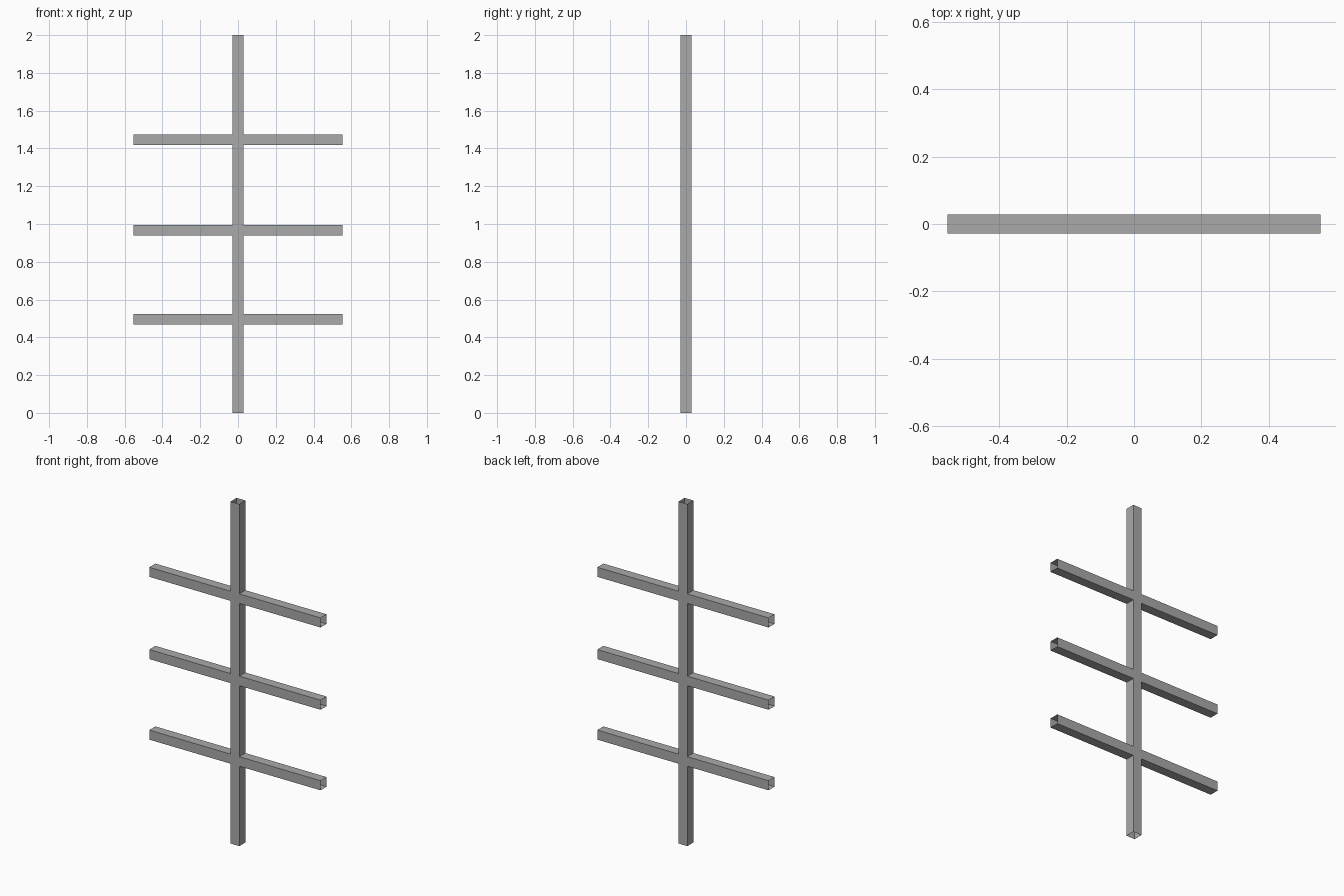
import bpy
import bmesh
from mathutils import Matrix, Vector

cube = bpy.data.objects.get("Cube")
if cube:
    bpy.data.objects.remove(cube, do_unlink=True)

# Single grey finish
grey = bpy.data.materials.new("plain_grey")
grey.use_nodes = True
colour = (0.4, 0.4, 0.4, 1)
grey.diffuse_color = colour
grey.node_tree.nodes["Principled BSDF"].inputs["Base Color"].default_value = colour

SIDE = 0.056


def square_tube(name, size, centre, axis):
    """Thin-walled square tube, open at both ends along the given axis."""
    bm = bmesh.new()
    bmesh.ops.create_cube(bm, size=1)
    bm.normal_update()
    ends = [f for f in bm.faces if abs(f.normal[axis]) > 0.9]
    bmesh.ops.delete(bm, geom=ends, context='FACES_ONLY')
    bm.transform(Matrix.Diagonal(Vector(size)).to_4x4())
    mesh = bpy.data.meshes.new(name)
    bm.to_mesh(mesh)
    bm.free()
    mesh.materials.append(grey)
    obj = bpy.data.objects.new(name, mesh)
    obj.location = centre
    bpy.context.collection.objects.link(obj)


# Upright post
square_tube("post", (SIDE, SIDE, 2), (0, 0, 1), 2)

# Three crossbars
for name, z in (("lower", 0.495), ("middle", 0.966), ("upper", 1.447)):
    square_tube(name + "_crossbar", (1.108, SIDE, SIDE), (0, 0, z), 0)
